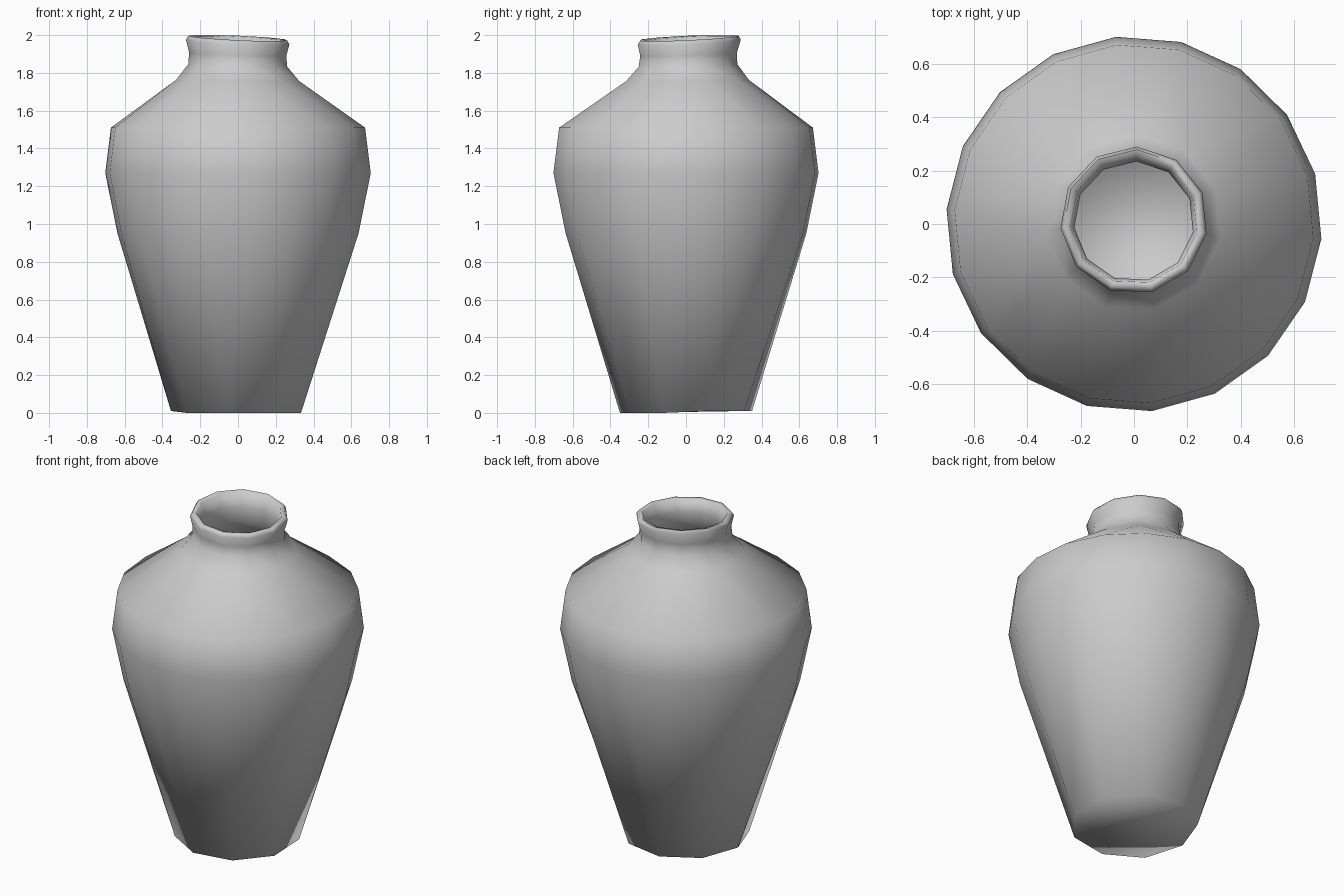
import bpy, bmesh
from math import sin, cos, radians

if "Cube" in bpy.data.objects:
    bpy.data.objects.remove(bpy.data.objects["Cube"])

# start angle (degrees) for each ring resolution
START = {9: 20, 18: 15.5, 11: 22.2}

# radius, height, sides: up the outside, over the rim, down the inside
RINGS = [
    (0.355, 0.005, 9), (0.64, 0.95, 18), (0.705, 1.27, 18), (0.675, 1.51, 18),
    (0.33, 1.76, 11), (0.265, 1.84, 11), (0.26, 1.90, 11), (0.277, 1.965, 11),
    (0.265, 1.985, 11), (0.24, 1.98, 11), (0.225, 1.90, 11), (0.23, 1.82, 11),
    (0.30, 1.72, 11), (0.635, 1.48, 18), (0.665, 1.27, 18), (0.60, 0.95, 18),
    (0.33, 0.05, 9),
]

bm = bmesh.new()


def angle(n, i):
    return START[n] + 360 * i / n


def ring(r, z, n):
    verts = []
    for i in range(n):
        a = radians(angle(n, i))
        x, y = r * cos(a), r * sin(a)
        if z > 1.7:                      # neck leans up at the back left
            k = (z - 1.7) / 0.28
            z2 = z + 0.045 * k * (y - x)
            y += 0.014 * k
        else:
            z2 = z
        verts.append(bm.verts.new((x, y, z2)))
    return verts


def stitch(a, b):
    """Join two rings that may have different side counts."""
    i = j = 0
    na, nb = len(a), len(b)
    while i < na or j < nb:
        if j == nb or (i < na and angle(na, i + 1) <= angle(nb, j + 1)):
            bm.faces.new((a[i % na], a[(i + 1) % na], b[j % nb]))
            i += 1
        else:
            bm.faces.new((a[i % na], b[(j + 1) % nb], b[j % nb]))
            j += 1


# body, neck, rim and inner wall
loops = [ring(*r) for r in RINGS]
for lower, upper in zip(loops, loops[1:]):
    stitch(lower, upper)

# underside and inner floor
bm.faces.new(list(reversed(loops[0])))
bm.faces.new(loops[-1])
for v in loops[0]:
    v.co.z = 0.0 if v.co.y < 0 else 0.01
bmesh.ops.recalc_face_normals(bm, faces=bm.faces[:])

mesh = bpy.data.meshes.new("vase")
bm.to_mesh(mesh)
bm.free()
vase = bpy.data.objects.new("vase", mesh)
bpy.context.collection.objects.link(vase)
bpy.context.view_layer.objects.active = vase
vase.select_set(True)
bpy.ops.object.shade_smooth_by_angle(angle=radians(75))
